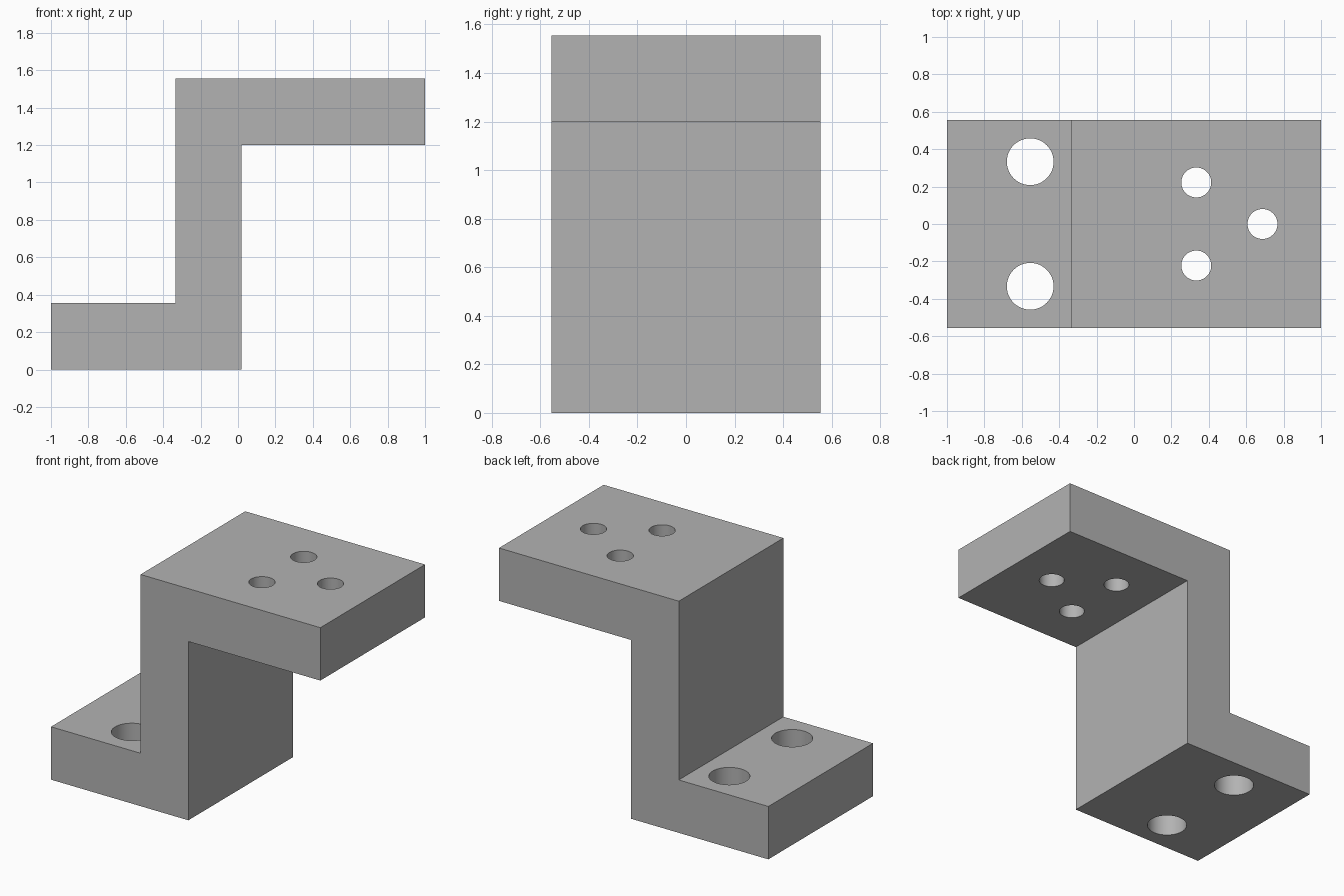
import bpy
import bmesh

cube = bpy.data.objects.get("Cube")
if cube:
    bpy.data.objects.remove(cube, do_unlink=True)

HALF_WIDTH = 0.555
HEIGHT = 1.555
THICK = 0.355
WALL_LEFT, WALL_RIGHT = -0.335, 0.02

grey = bpy.data.materials.new("plain grey")
grey.use_nodes = True
colour = (0.45, 0.45, 0.45, 1)
grey.diffuse_color = colour
grey.node_tree.nodes["Principled BSDF"].inputs["Base Color"].default_value = colour

# Z-shaped bracket: side profile extruded across its width
profile = [(-1, 0), (WALL_RIGHT, 0), (WALL_RIGHT, HEIGHT - THICK),
           (1, HEIGHT - THICK), (1, HEIGHT), (WALL_LEFT, HEIGHT),
           (WALL_LEFT, THICK), (-1, THICK)]
bm = bmesh.new()
face = bm.faces.new([bm.verts.new((x, -HALF_WIDTH, z)) for x, z in profile])
extruded = bmesh.ops.extrude_face_region(bm, geom=[face])["geom"]
bmesh.ops.translate(bm, vec=(0, 2 * HALF_WIDTH, 0),
                    verts=[g for g in extruded if isinstance(g, bmesh.types.BMVert)])
bmesh.ops.recalc_face_normals(bm, faces=bm.faces)
mesh = bpy.data.meshes.new("bracket")
bm.to_mesh(mesh)
bm.free()
mesh.materials.append(grey)
bracket = bpy.data.objects.new("bracket", mesh)
bpy.context.collection.objects.link(bracket)


def drill(x, y, z, radius):
    """Cut one vertical hole through the plate centred at height z."""
    bpy.ops.mesh.primitive_cylinder_add(vertices=64, radius=radius,
                                        depth=THICK * 1.5, location=(x, y, z))
    cutter = bpy.context.object
    cutter.name = "hole_cutter"
    cutter.hide_render = True
    cutter.data.materials.append(grey)
    bpy.ops.object.select_all(action="DESELECT")
    bracket.select_set(True)
    bpy.context.view_layer.objects.active = bracket
    cut = bracket.modifiers.new("hole", "BOOLEAN")
    cut.operation = "DIFFERENCE"
    cut.solver = "EXACT"
    cut.object = cutter
    bpy.ops.object.modifier_apply(modifier=cut.name)
    bpy.data.objects.remove(cutter, do_unlink=True)


# Large bolt holes in the foot, small ones in the upper shelf
for side in (-1, 1):
    drill(-0.555, side * 0.333, THICK / 2, 0.125)
    drill(0.333, side * 0.222, HEIGHT - THICK / 2, 0.08)
drill(0.687, 0, HEIGHT - THICK / 2, 0.08)

# Smooth hole walls, crisp edges
bpy.ops.object.shade_smooth_by_angle()
